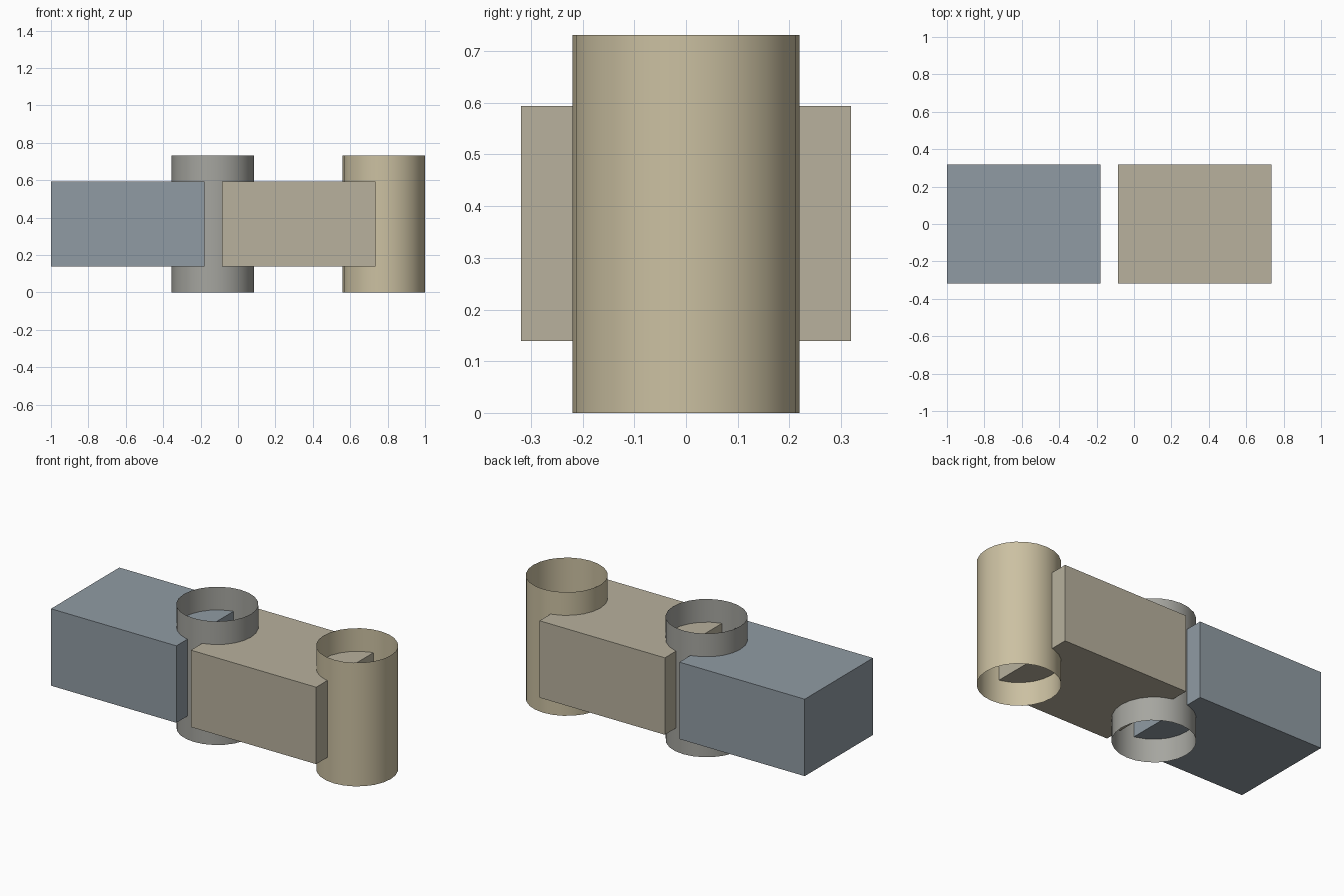
import bpy
import math

if "Cube" in bpy.data.objects:
    bpy.data.objects.remove(bpy.data.objects["Cube"])

PITCH = 0.915            # spacing between repeated segments
LENGTH, WIDTH = 0.82, 0.638
Z_LOW, Z_HIGH = 0.139, 0.594
RADIUS, HEIGHT = 0.22, 0.731


def paint(obj, name, rgb):
    mat = bpy.data.materials.new(name)
    mat.diffuse_color = (*rgb, 1)
    mat.use_nodes = True
    mat.node_tree.nodes["Principled BSDF"].inputs["Base Color"].default_value = mat.diffuse_color
    obj.data.materials.append(mat)


def block(name, x_start, rgb):
    bpy.ops.mesh.primitive_cube_add(
        size=1, location=(x_start + LENGTH / 2, 0, (Z_LOW + Z_HIGH) / 2))
    obj = bpy.context.object
    obj.name = name
    obj.scale = (LENGTH, WIDTH, Z_HIGH - Z_LOW)
    bpy.ops.object.transform_apply(location=False, rotation=False, scale=True)
    paint(obj, name + "_paint", rgb)


def open_tube(name, x, rgb):
    # Thin sleeve, open at both ends
    bpy.ops.mesh.primitive_cylinder_add(
        vertices=24, radius=RADIUS, depth=HEIGHT,
        end_fill_type='NOTHING', location=(x, 0, HEIGHT / 2))
    obj = bpy.context.object
    obj.name = name
    bpy.ops.object.shade_smooth_by_angle(angle=math.radians(30))
    paint(obj, name + "_paint", rgb)


# Two link blocks with a small gap between them
block("left_block", -1.0, (0.28, 0.33, 0.37))
block("right_block", -1.0 + PITCH, (0.48, 0.44, 0.34))

# Upright sleeves around the right end of each block
open_tube("middle_sleeve", 1 - RADIUS - PITCH, (0.38, 0.38, 0.35))
open_tube("end_sleeve", 1 - RADIUS, (0.60, 0.53, 0.36))
